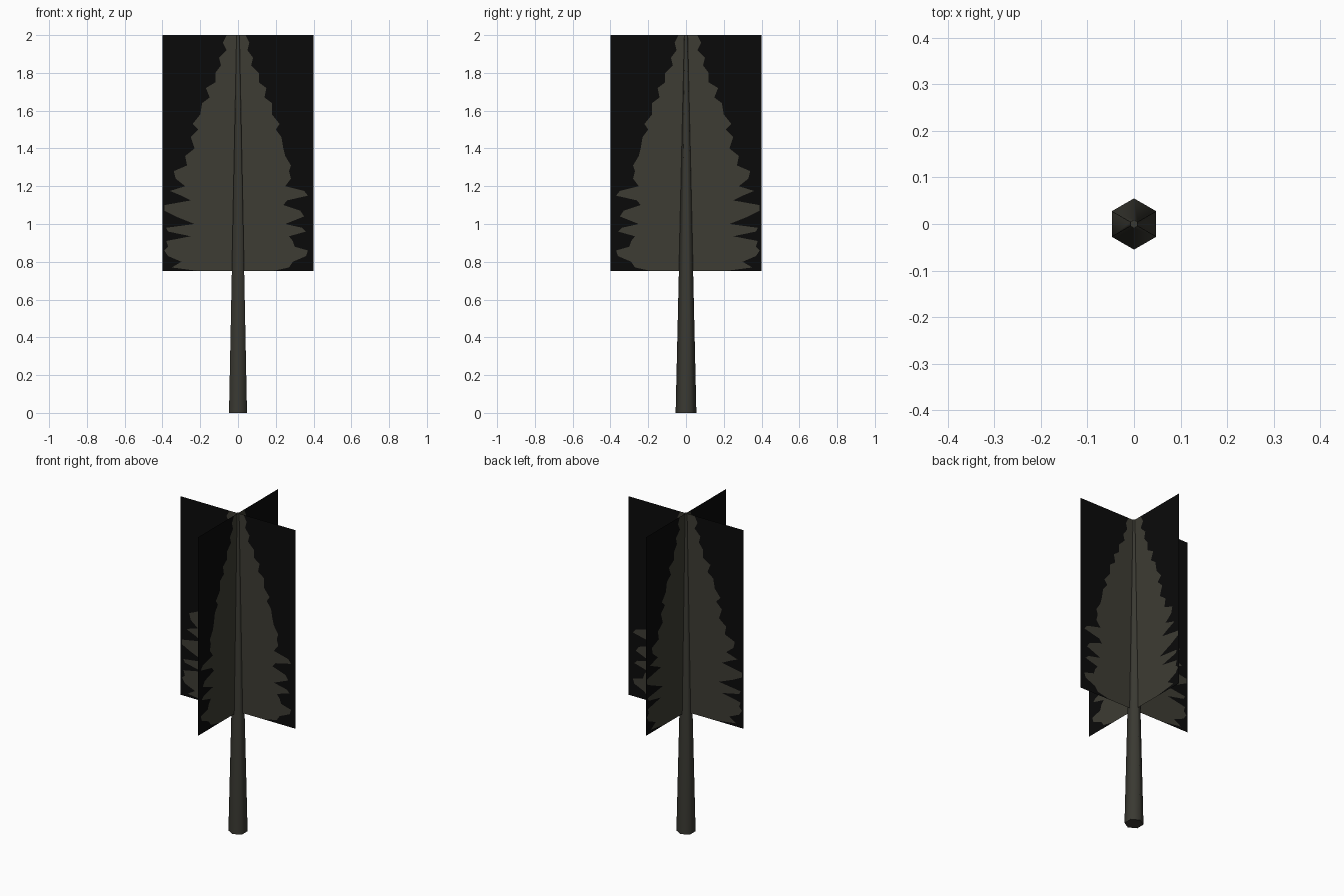
import bpy, bmesh, math

if "Cube" in bpy.data.objects:
    bpy.data.objects.remove(bpy.data.objects["Cube"])


def material(name, rgb):
    m = bpy.data.materials.new(name)
    m.diffuse_color = (*rgb, 1.0)
    m.use_nodes = True
    m.node_tree.nodes["Principled BSDF"].inputs["Base Color"].default_value = m.diffuse_color
    return m


needles = material("dark olive needles", (0.047, 0.045, 0.033))
backing = material("near black backing", (0.003, 0.003, 0.003))
bark = material("dark bark", (0.042, 0.041, 0.032))

HALF = 0.4

# Branch silhouette: height, reach on one side, reach on the other
OUTLINE = [
    (0.75, 0.20, 0.18), (0.77, 0.35, 0.27), (0.80, 0.30, 0.29), (0.83, 0.37, 0.36),
    (0.86, 0.39, 0.37), (0.88, 0.37, 0.30), (0.91, 0.38, 0.29), (0.935, 0.25, 0.27),
    (0.96, 0.37, 0.36), (0.98, 0.38, 0.34), (1.00, 0.23, 0.25), (1.04, 0.33, 0.35),
    (1.07, 0.39, 0.33), (1.10, 0.39, 0.24), (1.125, 0.25, 0.26), (1.15, 0.30, 0.37),
    (1.175, 0.36, 0.35), (1.20, 0.28, 0.25), (1.24, 0.33, 0.28), (1.28, 0.34, 0.27),
    (1.31, 0.27, 0.28), (1.36, 0.28, 0.25), (1.40, 0.23, 0.24), (1.46, 0.25, 0.23),
    (1.50, 0.21, 0.20), (1.53, 0.24, 0.22), (1.58, 0.20, 0.18), (1.64, 0.19, 0.18),
    (1.67, 0.15, 0.14), (1.72, 0.17, 0.15), (1.75, 0.12, 0.11), (1.80, 0.12, 0.11),
    (1.84, 0.09, 0.07), (1.88, 0.10, 0.08), (1.92, 0.06, 0.05), (1.96, 0.08, 0.06),
    (2.00, 0.06, 0.04),
]


def foliage_card(name, angle):
    """Flat upright card: needle-coloured middle, dark margins either side."""
    bm = bmesh.new()
    c, s = math.cos(angle), math.sin(angle)
    rows = []
    for z, a, b in OUTLINE:
        rows.append([bm.verts.new((u * c, u * s, z)) for u in (-HALF, -a, 0, b, HALF)])
    for low, high in zip(rows, rows[1:]):
        for i in range(4):
            f = bm.faces.new((low[i], low[i + 1], high[i + 1], high[i]))
            f.material_index = 0 if i in (1, 2) else 1
    me = bpy.data.meshes.new(name)
    bm.to_mesh(me)
    bm.free()
    me.materials.append(needles)
    me.materials.append(backing)
    ob = bpy.data.objects.new(name, me)
    bpy.context.collection.objects.link(ob)


# Two crossed cards (the second one is mirrored along y)
foliage_card("foliage_card_across", 0)
foliage_card("foliage_card_deep", -math.pi / 2)

# Tapered six-sided trunk, corners pointing along y
bpy.ops.mesh.primitive_cone_add(vertices=6, radius1=0.055, radius2=0.009,
                                depth=2, location=(0, 0, 1))
trunk = bpy.context.object
trunk.name = "trunk"
trunk.data.materials.append(bark)
bpy.ops.object.shade_smooth_by_angle(angle=math.radians(65))
